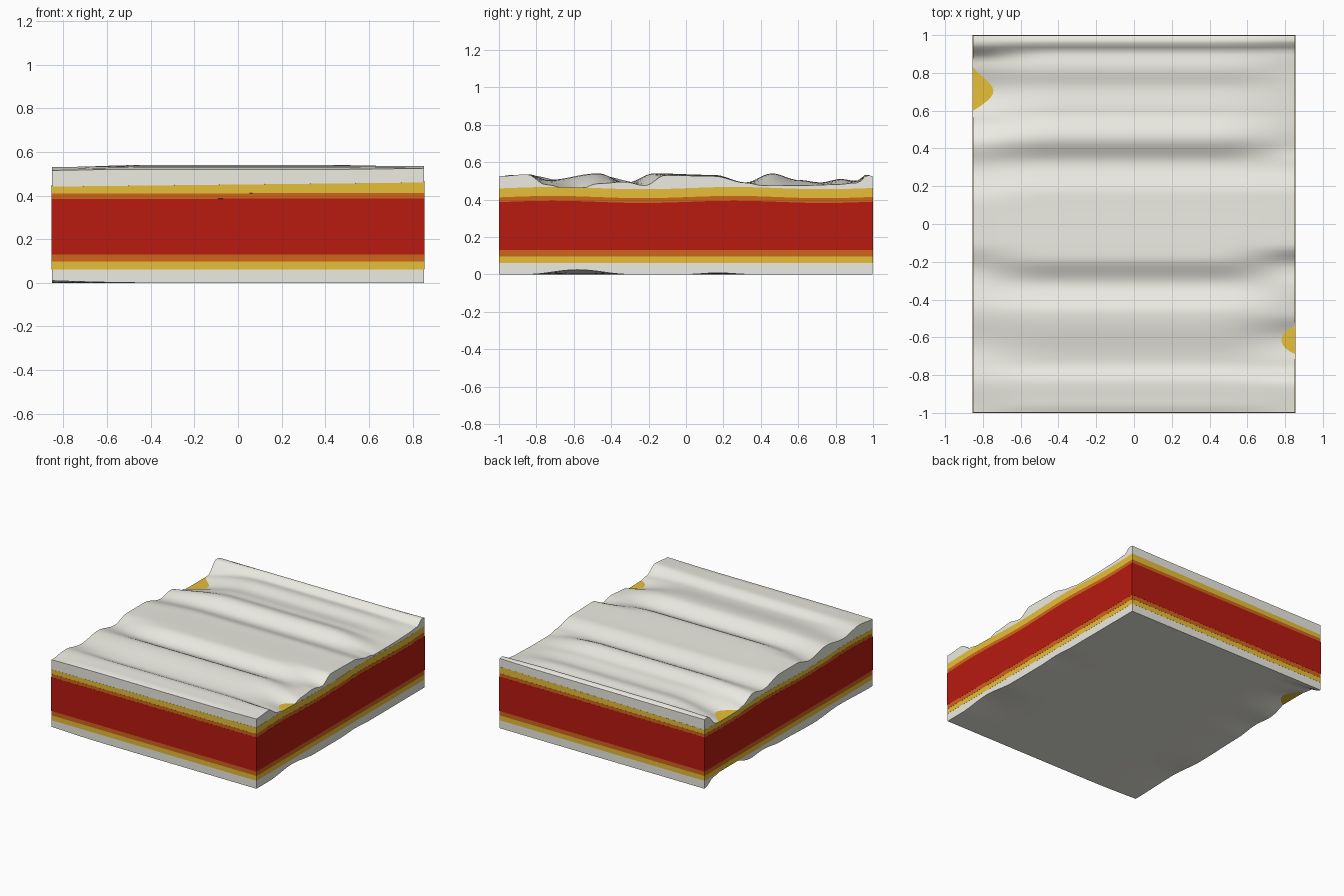
import bpy, bmesh, math

if "Cube" in bpy.data.objects:
    bpy.data.objects.remove(bpy.data.objects["Cube"])

HX, HY = 0.854, 0.999
NX, NY = 24, 96

# Upper crust height along y: middle of the slab and its two x ends
MID = [(-1, .52), (-.96, .53), (-.84, .535), (-.74, .505), (-.47, .54), (-.32, .49), (-.17, .54),
       (.15, .532), (.32, .492), (.46, .54), (.6, .505), (.72, .492), (.83, .51),
       (.91, .50), (.97, .535), (1, .52)]
LEFT = [(-1, .515), (-.84, .53), (-.65, .50), (-.45, .525), (-.25, .49), (-.1, .525),
        (.1, .525), (.3, .48), (.42, .50), (.55, .45), (.7, .405), (.86, .44), (.96, .525), (1, .52)]
RIGHT = [(-1, .525), (-.85, .535), (-.75, .48), (-.6, .445), (-.47, .485), (-.33, .495), (-.22, .475),
         (-.11, .53), (.15, .525), (.32, .49), (.41, .475), (.6, .475), (.8, .48), (.92, .49),
         (.97, .53), (1, .525)]
# Lift of the underside at the two x ends
LOW_LEFT = [(-1, .01), (-.6, .02), (-.3, .0), (.1, .01), (.3, .03), (.45, .02), (.7, .085), (.88, .05), (1, 0)]
LOW_RIGHT = [(-1, 0), (-.85, 0), (-.58, .025), (-.3, 0), (0, 0), (.17, .008), (.35, 0), (1, 0)]


def profile(pts, y):
    for (a, za), (b, zb) in zip(pts, pts[1:]):
        if y <= b:
            t = max(0, (y - a) / (b - a))
            t = (1 - math.cos(math.pi * t)) / 2
            return za + (zb - za) * t
    return pts[-1][1]


def ends(x):
    left = max(0, 1 - (x + HX) / .42) ** 1.6
    right = max(0, 1 - (HX - x) / .42) ** 1.6
    return min(1, left), min(1, right)


def crust_top(x, y):
    l, r = ends(x)
    return (1 - l - r) * profile(MID, y) + l * profile(LEFT, y) + r * profile(RIGHT, y)


def crust_bottom(x, y):
    l, r = ends(x)
    return l * profile(LOW_LEFT, y) + r * profile(LOW_RIGHT, y)


def flat(z):
    return lambda x, y: z


def gentle(z, tilt):
    # Inner layer top: slight slope in x and a soft wave in y
    return lambda x, y: z + tilt * x + .006 * math.sin(6.5 * y + 6.2)


def slab(name, color, top, bottom, proud):
    bm = bmesh.new()
    xs = [-HX + 2 * HX * i / NX for i in range(NX + 1)]
    ys = [-HY + 2 * HY * j / NY for j in range(NY + 1)]
    sx, sy = 1 + proud / HX, 1 + proud / HY
    up = [[bm.verts.new((x * sx, y * sy, top(x, y))) for y in ys] for x in xs]
    lo = [[bm.verts.new((x * sx, y * sy, bottom(x, y))) for y in ys] for x in xs]
    for i in range(NX):
        for j in range(NY):
            for g in (up, lo):
                bm.faces.new((g[i][j], g[i + 1][j], g[i + 1][j + 1], g[i][j + 1]))
        for j in (0, NY):
            bm.faces.new((up[i][j], up[i + 1][j], lo[i + 1][j], lo[i][j]))
    for j in range(NY):
        for i in (0, NX):
            bm.faces.new((up[i][j], up[i][j + 1], lo[i][j + 1], lo[i][j]))
    bmesh.ops.recalc_face_normals(bm, faces=bm.faces)
    me = bpy.data.meshes.new(name)
    bm.to_mesh(me)
    bm.free()
    ob = bpy.data.objects.new(name, me)
    bpy.context.collection.objects.link(ob)
    mat = bpy.data.materials.new(name + "_color")
    mat.diffuse_color = (*color, 1)
    mat.use_nodes = True
    mat.node_tree.nodes["Principled BSDF"].inputs["Base Color"].default_value = mat.diffuse_color
    me.materials.append(mat)
    bpy.ops.object.select_all(action='DESELECT')
    ob.select_set(True)
    bpy.context.view_layer.objects.active = ob
    bpy.ops.object.shade_smooth_by_angle(angle=math.radians(40))


# Nested layers, each a hair prouder at the cut sides than the one around it
slab("white_outer_layer", (.84, .83, .76), crust_top, crust_bottom, -.001)
slab("yellow_layer", (.80, .52, .04), gentle(.452, .011), flat(.06), -.0003)
slab("orange_layer", (.62, .13, .01), gentle(.412, .002), flat(.097), .0004)
slab("red_core", (.48, .01, .005), gentle(.387, .001), flat(.13), .001)
